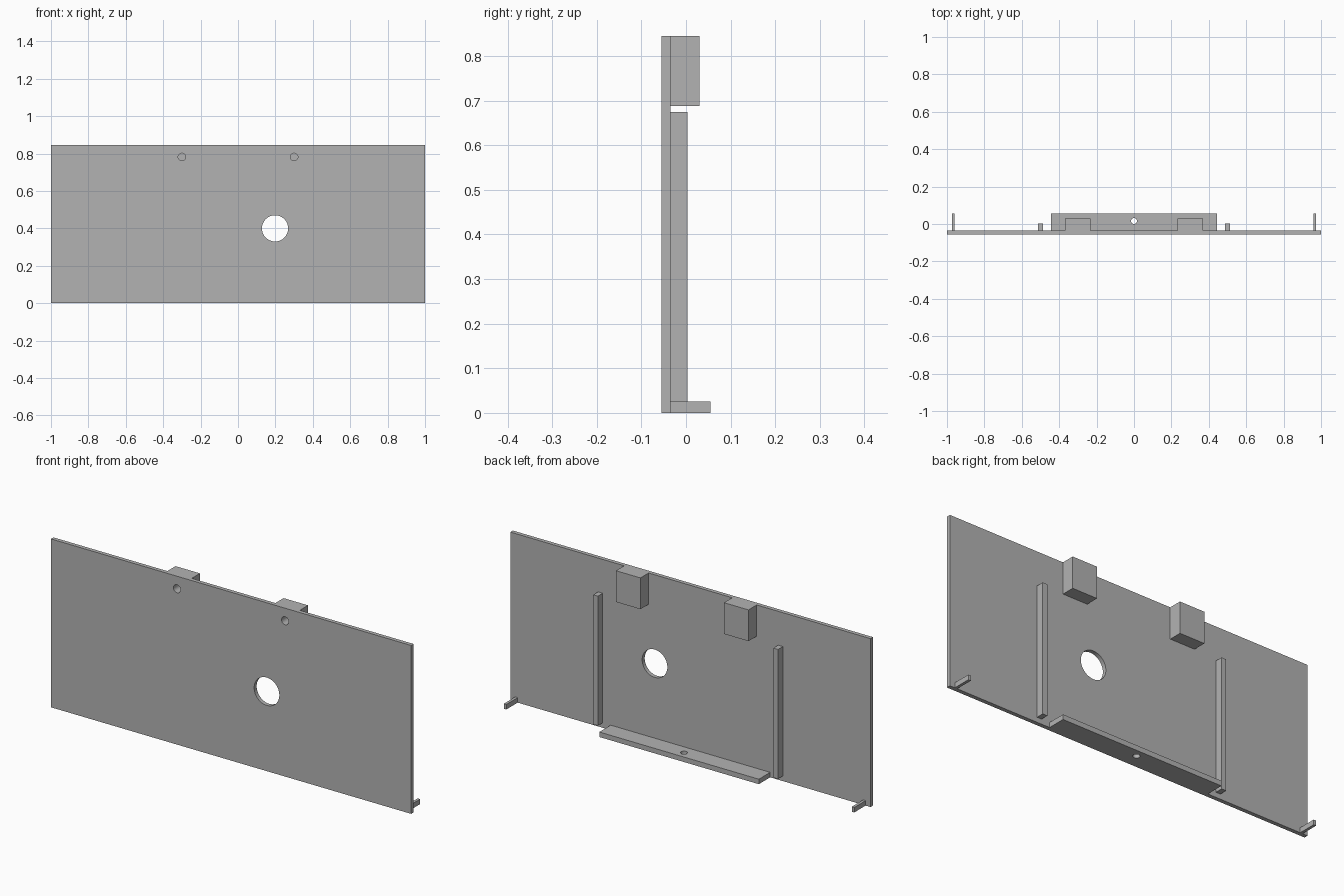
import bpy
from math import pi, radians

default = bpy.data.objects.get("Cube")
if default:
    bpy.data.objects.remove(default, do_unlink=True)

grey = bpy.data.materials.new("plain grey")
grey.use_nodes = True
colour = (0.45, 0.45, 0.45, 1)
grey.diffuse_color = colour
grey.node_tree.nodes["Principled BSDF"].inputs["Base Color"].default_value = colour

FRONT, BACK = -0.055, -0.035   # panel faces
TOP, REACH = 0.845, 0.055      # panel height, rear extent of the feet
FOOT = 0.025                   # foot thickness


def box(name, x, y, z):
    """Box from (min, max) ranges."""
    ranges = (x, y, z)
    bpy.ops.mesh.primitive_cube_add(size=1, location=[sum(r) / 2 for r in ranges])
    ob = bpy.context.object
    ob.name = name
    ob.scale = [r[1] - r[0] for r in ranges]
    bpy.ops.object.transform_apply(location=False, rotation=False, scale=True)
    ob.data.materials.append(grey)
    return ob


def drill(parts, location, radius, depth, along_y=True):
    """Cut a round hole of the given depth, centred at location."""
    bpy.ops.mesh.primitive_cylinder_add(
        vertices=48, radius=radius, depth=depth, location=location,
        rotation=(pi / 2 if along_y else 0, 0, 0))
    cutter = bpy.context.object
    cutter.hide_render = True
    cutter.data.materials.append(grey)
    for ob in parts:
        bpy.ops.object.select_all(action='DESELECT')
        ob.select_set(True)
        bpy.context.view_layer.objects.active = ob
        mod = ob.modifiers.new("hole", 'BOOLEAN')
        mod.operation = 'DIFFERENCE'
        mod.solver = 'EXACT'
        mod.object = cutter
        bpy.ops.object.modifier_apply(modifier=mod.name)
    bpy.data.objects.remove(cutter, do_unlink=True)


# Main panel and bottom ledge
panel = box("panel", (-1, 1), (FRONT, BACK), (0, TOP))
ledge = box("bottom_ledge", (-0.443, 0.443), (BACK, REACH), (0, FOOT))
parts = [panel, ledge]

# Paired blocks, ribs and end tabs on the back
for side, s in (("left", 1), ("right", -1)):
    def pair(name, centre, width, y_end, z):
        ob = box(f"{side}_{name}", (s * centre - width / 2, s * centre + width / 2),
                 (BACK, y_end), z)
        parts.append(ob)
        return ob

    block = pair("mounting_block", 0.3, 0.136, 0.03, (0.688, TOP))
    pair("rib", 0.5, 0.026, 0.003, (FOOT, 0.675))
    pair("end_tab", 0.966, 0.014, REACH, (0, FOOT))
    # Blind screw hole from the front into the block
    drill([panel, block], (s * 0.3, FRONT, 0.782), 0.02, 0.12)

# Large through hole and ledge hole
drill([panel], (0.198, FRONT, 0.4), 0.07, 0.2)
drill([ledge], (0, 0.016, 0), 0.016, 0.2, along_y=False)

# Smooth hole walls, sharp edges elsewhere
bpy.ops.object.select_all(action='DESELECT')
for ob in parts:
    ob.select_set(True)
bpy.context.view_layer.objects.active = panel
bpy.ops.object.shade_smooth_by_angle(angle=radians(30))
